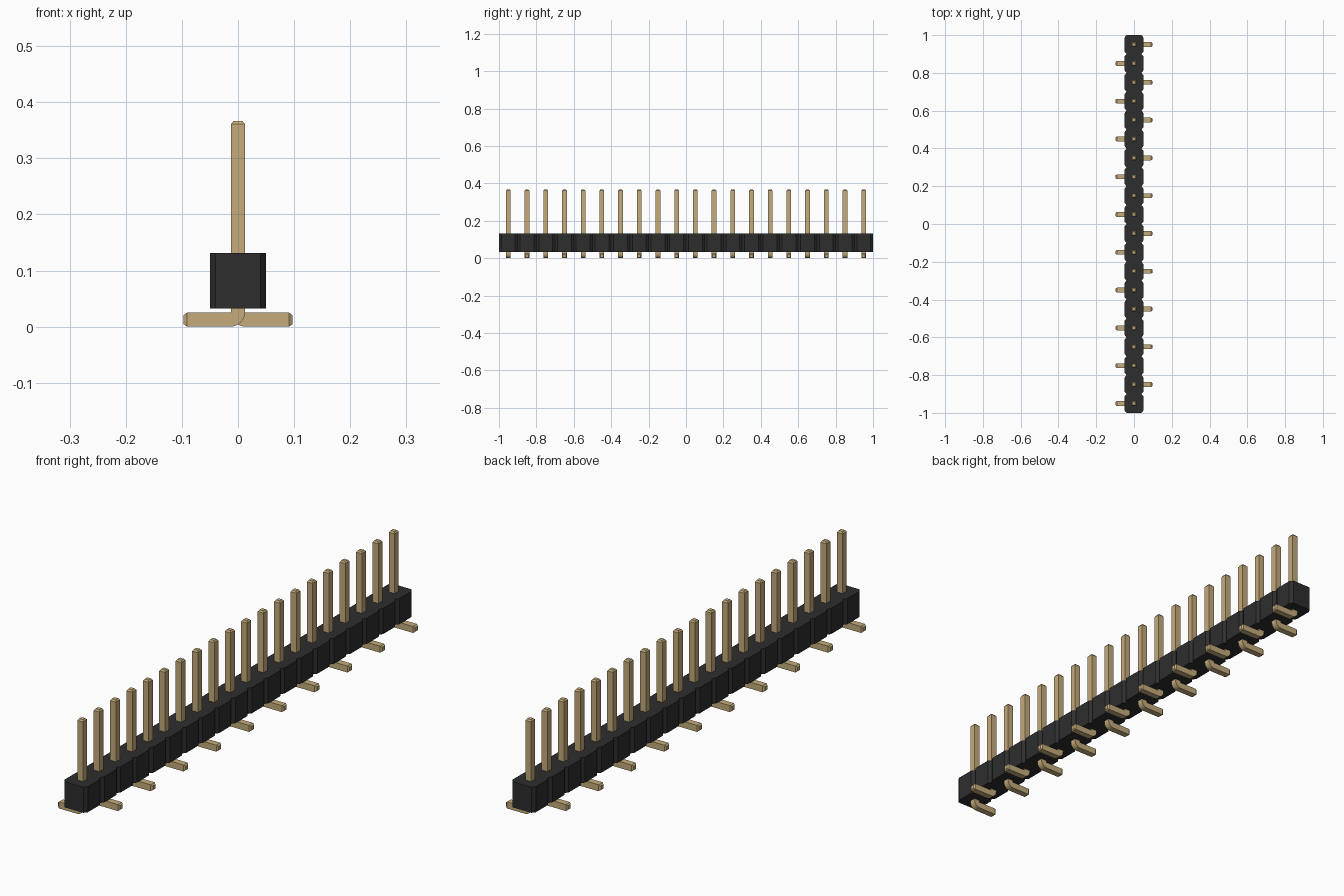
import bpy, bmesh, math

cube = bpy.data.objects.get("Cube")
if cube:
    bpy.data.objects.remove(cube, do_unlink=True)

COUNT, PITCH = 20, 0.1


def material(name, rgb, roughness):
    mat = bpy.data.materials.new(name)
    mat.use_nodes = True
    mat.diffuse_color = (*rgb, 1)
    bsdf = mat.node_tree.nodes["Principled BSDF"]
    bsdf.inputs["Base Color"].default_value = (*rgb, 1)
    bsdf.inputs["Roughness"].default_value = roughness
    return mat


def finish_mesh(bm, name, mat):
    bmesh.ops.recalc_face_normals(bm, faces=bm.faces)
    mesh = bpy.data.meshes.new(name)
    bm.to_mesh(mesh)
    bm.free()
    mesh.materials.append(mat)
    return mesh


def add_object(name, mesh):
    obj = bpy.data.objects.new(name, mesh)
    bpy.context.collection.objects.link(obj)
    return obj


black = material("black plastic", (0.027, 0.027, 0.027), 0.6)
gold = material("pale gold metal", (0.56, 0.41, 0.20), 0.5)

row_ys = [(i - (COUNT - 1) / 2) * PITCH for i in range(COUNT)]

# Housing: a row of chamfered blocks joined at narrow waists
half, neck, chamfer = PITCH / 2, 0.04, 0.013
side = [(neck, row_ys[0] - half)]
for y in row_ys:
    side += [(half, y - half + chamfer), (half, y + half - chamfer), (neck, y + half)]
outline = side + [(-x, y) for x, y in reversed(side)]
bm = bmesh.new()
base = bm.faces.new([bm.verts.new((x, y, 0.032)) for x, y in outline])
top = bmesh.ops.extrude_face_region(bm, geom=[base], use_keep_orig=True)["geom"]
bmesh.ops.translate(bm, vec=(0, 0, 0.099),
                    verts=[v for v in top if isinstance(v, bmesh.types.BMVert)])
add_object("housing", finish_mesh(bm, "housing", black))

# Pin: square wire with tapered ends, bent outward into a flat foot
h, tip = 0.0125, 0.008
rings = [((-tip, 0.367), (tip, 0.367), tip), ((-h, 0.361), (h, 0.361), h)]
cx, cz, outer, inner = 0.0135, 0.026, 0.026, 0.001
for step in range(7):
    a = math.pi + step / 6 * math.pi / 2
    c, s = math.cos(a), math.sin(a)
    rings.append(((cx + outer * c, cz + outer * s), (cx + inner * c, cz + inner * s), h))
rings += [((0.091, 0), (0.091, 0.025), h), ((0.097, 0.0045), (0.097, 0.0205), tip)]

bm = bmesh.new()
loops = []
for (ox, oz), (ix, iz), w in rings:
    corners = [(ox, -w, oz), (ox, w, oz), (ix, w, iz), (ix, -w, iz)]
    loops.append([bm.verts.new(p) for p in corners])
for a, b in zip(loops, loops[1:]):
    for k in range(4):
        n = (k + 1) % 4
        bm.faces.new((a[k], a[n], b[n], b[k]))
bm.faces.new(loops[0])
bm.faces.new(loops[-1])
pin_mesh = finish_mesh(bm, "pin", gold)

# Feet alternate between the two sides along the row
for i, y in enumerate(row_ys):
    pin = add_object(f"pin_{i + 1:02d}", pin_mesh)
    pin.location.y = y
    pin.rotation_euler.z = 0 if i % 2 else math.pi
